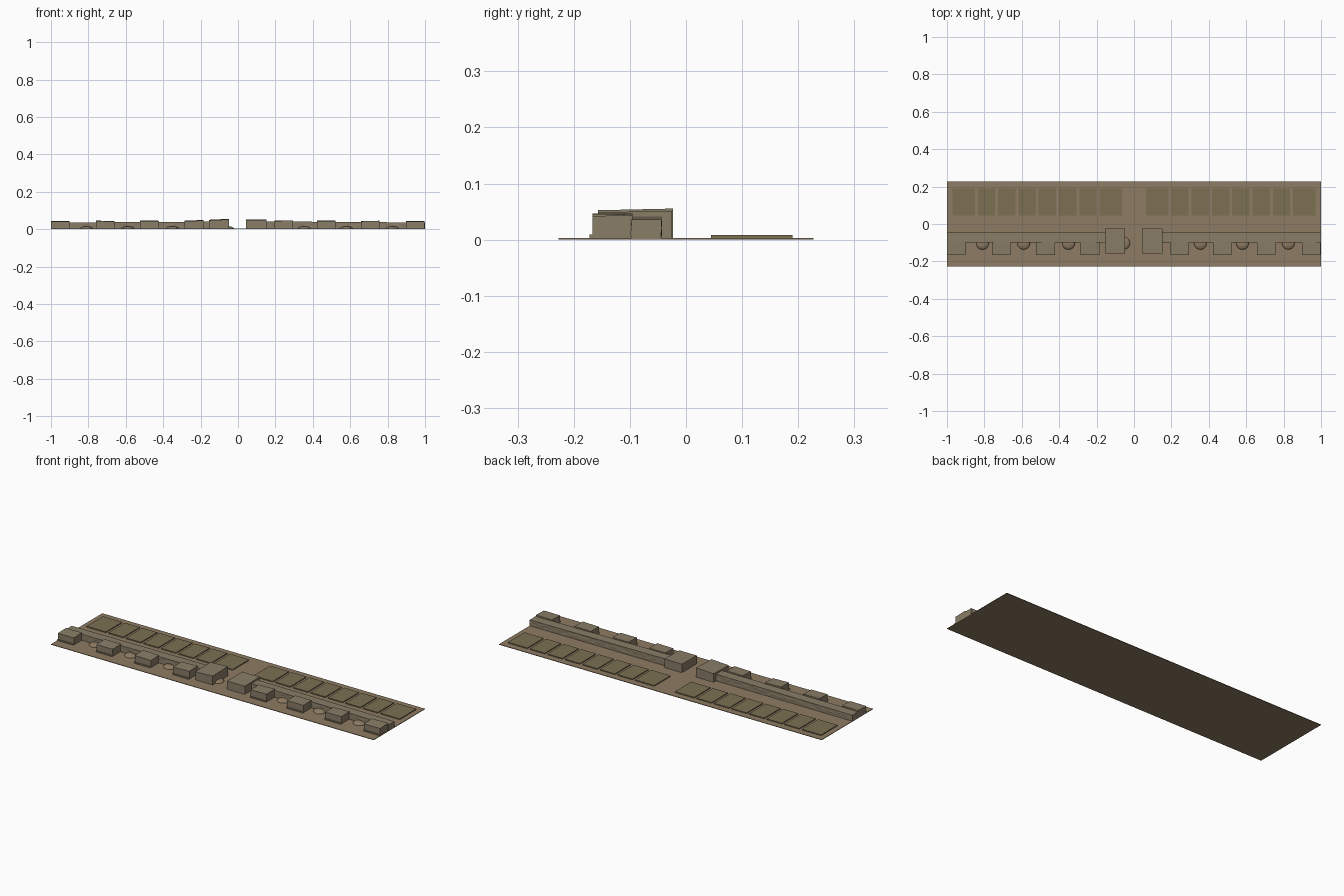
import bpy, bmesh, math, random
from mathutils import Matrix, Vector

if "Cube" in bpy.data.objects:
    bpy.data.objects.remove(bpy.data.objects["Cube"])

random.seed(4)


def material(name, rgb):
    m = bpy.data.materials.new(name)
    m.diffuse_color = (*rgb, 1)
    m.use_nodes = True
    m.node_tree.nodes["Principled BSDF"].inputs["Base Color"].default_value = m.diffuse_color
    return m


EARTH = material("earth", (0.27, 0.20, 0.125))
STONE = material("stone", (0.25, 0.205, 0.135))
CROP = material("crop", (0.20, 0.16, 0.085))


def finish(bm, name, mat):
    bmesh.ops.recalc_face_normals(bm, faces=bm.faces)
    mesh = bpy.data.meshes.new(name)
    bm.to_mesh(mesh)
    bm.free()
    mesh.materials.append(mat)
    ob = bpy.data.objects.new(name, mesh)
    bpy.context.collection.objects.link(ob)
    return ob


def box(name, x0, x1, y0, y1, z0, z1, mat, tilt_x=0, tilt_y=0):
    """Box whose top plane may be tilted by a total rise along x and y."""
    bm = bmesh.new()
    bmesh.ops.create_cube(bm, size=1)
    for v in bm.verts:
        u, w, top = v.co.x, v.co.y, v.co.z > 0
        z = z1 + u * tilt_x + w * tilt_y if top else z0
        v.co = ((x0 + x1) / 2 + u * (x1 - x0), (y0 + y1) / 2 + w * (y1 - y0), z)
    return finish(bm, name, mat)


def wall(name, x0, x1, h0, h1):
    """Long curtain wall with rough stone courses on its faces."""
    bm = bmesh.new()
    nx, courses = 64, 4
    ya, yb = -0.098, -0.044
    rings = []
    for i in range(nx + 1):
        t = i / nx
        h = h0 + (h1 - h0) * t
        x = x0 + (x1 - x0) * t
        prof = [(ya, 0.002 + (h - 0.002) * k / courses) for k in range(courses + 1)]
        prof += [(yb, z) for _, z in reversed(prof)]
        ring = []
        for k, (y, z) in enumerate(prof):
            inner = k % (courses + 1) not in (0, courses)
            dy = random.uniform(-0.0012, 0.0012) if inner else 0
            ring.append(bm.verts.new((x, y + dy, z)))
        rings.append(ring)
    n = len(rings[0])
    for a, b in zip(rings, rings[1:]):
        for k in range(n):
            bm.faces.new((a[k], a[(k + 1) % n], b[(k + 1) % n], b[k]))
    bm.faces.new(rings[0])
    bm.faces.new(rings[-1])
    return finish(bm, name, STONE)


def mound(name, x, r, h):
    """Low heap of rubble leaning on the front of the wall."""
    bm = bmesh.new()
    bmesh.ops.create_icosphere(bm, subdivisions=3, radius=1)
    bmesh.ops.bisect_plane(bm, geom=bm.verts[:] + bm.edges[:] + bm.faces[:],
                           plane_co=(0, 0, 0), plane_no=(0, 0, -1), clear_outer=True)
    bmesh.ops.holes_fill(bm, edges=[e for e in bm.edges if e.is_boundary])
    bmesh.ops.transform(bm, verts=bm.verts, matrix=Matrix.Translation((x, -0.103, 0.002))
                        @ Matrix.Diagonal((r, r, h, 1)))
    return finish(bm, name, EARTH)


# Thin ground strip
box("ground", -1, 1, -0.227, 0.227, 0, 0.003, EARTH)

# Field plots, eight on each side of the central road
widths = [0.12] + [0.093] * 6 + [0.12]
for side in (-1, 1):
    x = 0.064
    for i, w in enumerate(widths):
        a, b = sorted((side * x, side * (x + w)))
        box(f"field_plot_{'left' if side < 0 else 'right'}_{i}",
            a, b, 0.045, 0.19, 0.002, 0.008, CROP)
        x += w + 0.0155

# Curtain walls
wall("wall_left", -1, -0.10, 0.036, 0.041)
wall("wall_right", 0.10, 1, 0.042, 0.036)

# Projecting towers
tower_x = [-0.95, -0.71, -0.473, -0.235, 0.245, 0.472, 0.707, 0.947]
for i, x in enumerate(tower_x):
    top = 0.0475 - 0.005 * abs(x)
    box(f"tower_{i}", x - 0.05, x + 0.05, -0.167, -0.095, 0.002, top, STONE,
        random.uniform(-0.003, 0.003), random.uniform(-0.002, 0.003))
    box(f"tower_base_{i}", x - 0.05, x + 0.05, -0.172, -0.095, 0.002, 0.009, STONE)

# Gate towers beside the opening
box("gate_tower_left", -0.155, -0.047, -0.157, -0.023, 0.002, 0.0515, STONE, 0.005, 0.003)
box("gate_tower_right", 0.043, 0.152, -0.157, -0.025, 0.002, 0.050, STONE, 0.0, 0.002)

# Rubble mounds between the towers
for i, x in enumerate([-0.81, -0.59, -0.35, -0.055, 0.355, 0.58, 0.825]):
    mound(f"rubble_mound_{i}", x, 0.034, 0.014)
